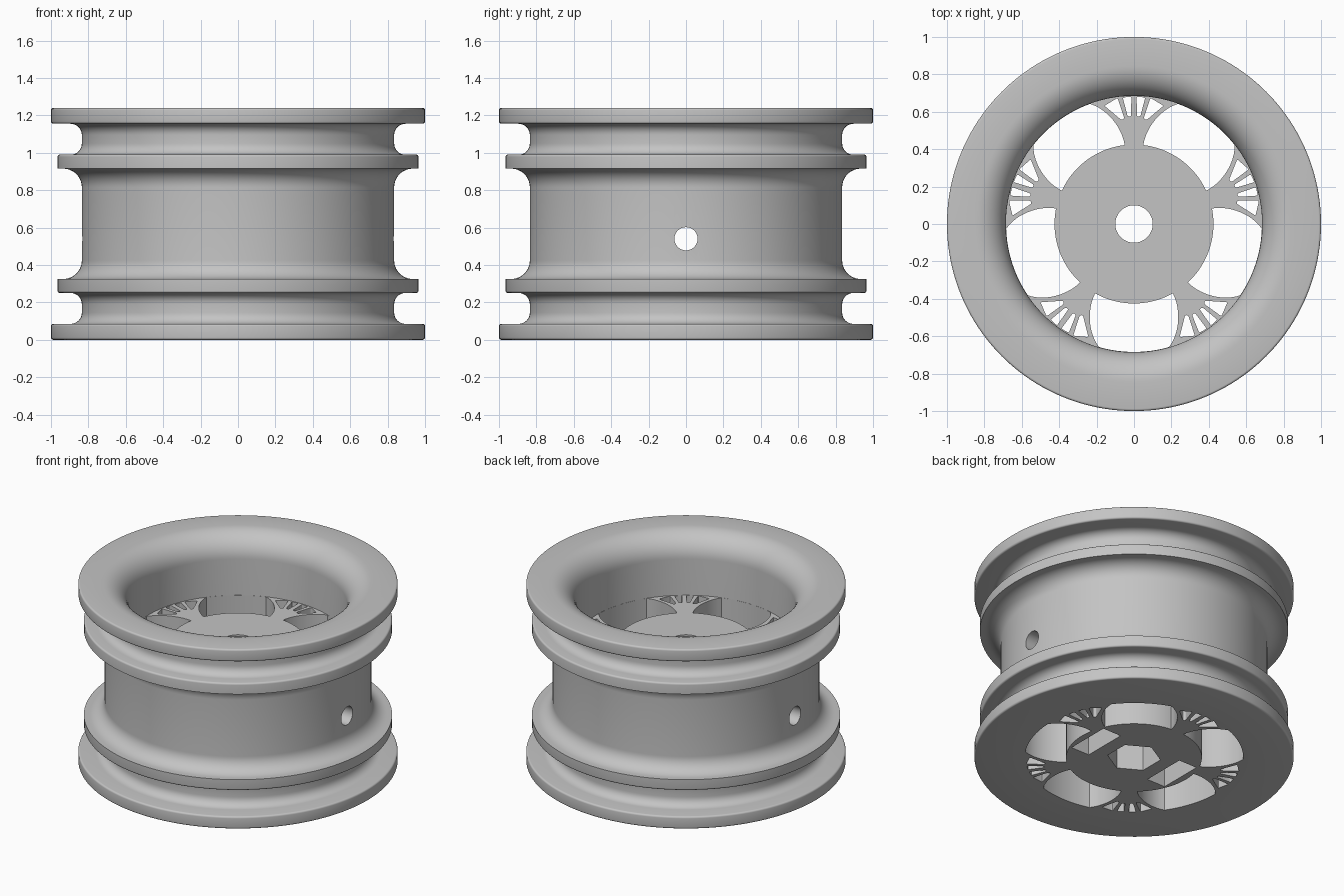
import bpy, bmesh
from math import sin, cos, atan2, hypot, pi, radians
from mathutils import Vector, Matrix
from mathutils.geometry import interpolate_bezier

old = bpy.data.objects.get("Cube")
if old:
    bpy.data.objects.remove(old)

HEIGHT, SPOKE_TOP, RECESS, BORE_Z = 1.24, 0.83, 0.25, 0.54
HUB_R, INNER_R, SEGMENTS = 0.425, 0.685, 160

grey = bpy.data.materials.new("light_grey")
grey.use_nodes = True
grey.diffuse_color = (0.55, 0.55, 0.55, 1)
grey.node_tree.nodes["Principled BSDF"].inputs["Base Color"].default_value = grey.diffuse_color


def arc(cx, cy, r, a0, a1, n):
    """Points on an arc, angles in degrees, both ends included."""
    steps = [radians(a0 + (a1 - a0) * i / n) for i in range(n + 1)]
    return [(cx + r * cos(a), cy + r * sin(a)) for a in steps]


def add_loop(bm, points, flat_axis):
    """Closed edge loop in the xy plane (z) or the xz plane (y)."""
    verts = [bm.verts.new((p[0], p[1], 0) if flat_axis == "z" else (p[0], 0, p[1])) for p in points]
    return [bm.edges.new((v, verts[i - 1])) for i, v in enumerate(verts)]


def finish(bm, name):
    bmesh.ops.remove_doubles(bm, verts=bm.verts, dist=0.0001)
    bmesh.ops.recalc_face_normals(bm, faces=bm.faces)
    mesh = bpy.data.meshes.new(name)
    bm.to_mesh(mesh)
    bm.free()
    mesh.materials.append(grey)
    ob = bpy.data.objects.new(name, mesh)
    bpy.context.collection.objects.link(ob)
    return ob


def plate(name, loops, z0, z1):
    """Flat plate: first loop is the outline, the others are openings."""
    bm = bmesh.new()
    edges = [e for points in loops for e in add_loop(bm, points, "z")]
    bmesh.ops.triangle_fill(bm, edges=edges, use_beauty=True, normal=(0, 0, 1))
    top = bmesh.ops.extrude_face_region(bm, geom=bm.faces[:])["geom"]
    bmesh.ops.translate(bm, verts=[g for g in top if isinstance(g, bmesh.types.BMVert)],
                        vec=(0, 0, z1 - z0))
    bmesh.ops.translate(bm, verts=bm.verts, vec=(0, 0, z0))
    return finish(bm, name)


# Rim barrel: outer half profile, mirrored about mid height
def flange_half():
    b = 0.012
    pts = arc(1 - b, b, b, -90, 0, 4)                      # outer lip
    pts += arc(1 - b, 0.085 - b, b, 0, 90, 4)
    pts += arc(0.895, 0.145, 0.06, 270, 180, 8)            # tyre bead groove
    pts += arc(0.895, 0.19, 0.06, 180, 90, 8)
    pts += arc(0.965 - b, 0.25 + b, b, -90, 0, 4)          # inner ridge
    pts += [(0.965, 0.325), (0.935, 0.325)]
    pts += arc(0.935, 0.425, 0.1, 270, 180, 12)            # sweep to the drum
    return pts


lower = flange_half()
profile = lower + [(r, HEIGHT - z) for r, z in reversed(lower)]
sweep = 0.16
profile += arc(INNER_R + sweep, HEIGHT - sweep, sweep, 90, 180, 14)
profile += [(INNER_R, 0)]

bm = bmesh.new()
add_loop(bm, profile, "y")
bmesh.ops.spin(bm, geom=bm.verts[:] + bm.edges[:], cent=(0, 0, 0), axis=(0, 0, 1),
               angle=2 * pi, steps=SEGMENTS, use_merge=True)
rim = finish(bm, "rim")


# Spoke openings
def polar_point(r, a):
    return (r * cos(a), r * sin(a))


def rounded(corners, size):
    """Polygon with each corner rounded by a short curve."""
    out = []
    for i, c in enumerate(corners):
        p, q, n = Vector(corners[i - 1]), Vector(c), Vector(corners[(i + 1) % len(corners)])
        a = q + (p - q).normalized() * size
        b = q + (n - q).normalized() * size
        out += interpolate_bezier(a, a.lerp(q, 0.6), b.lerp(q, 0.6), b, 5)
    return [(v.x, v.y) for v in out]


flare = interpolate_bezier(Vector((0.05, 0.422)), Vector((0.06, 0.50)),
                           Vector((0.13, 0.61)), Vector((0.235, 0.642)), 14)
side = [(hypot(p.x, p.y), atan2(p.x, p.y)) for p in flare]
near, far = side[0][1], side[-1][1]
step = 2 * pi / 5

branch_slots = [
    rounded([(0.016, 0.575), (0.034, 0.575), (0.060, 0.676), (0.014, 0.681)], 0.008),
    rounded([(0.052, 0.565), (0.066, 0.555), (0.158, 0.632), (0.088, 0.674)], 0.008),
]

openings = []
for k in range(5):
    s = pi / 2 + k * step
    # large window between two spokes
    window = [polar_point(r, s + a) for r, a in side]
    window += [polar_point(INNER_R - 0.001, s + far + (step - 2 * far) * i / 16) for i in range(1, 16)]
    window += [polar_point(r, s + step - a) for r, a in reversed(side)]
    window += [polar_point(HUB_R, s + step - near - (step - 2 * near) * i / 20) for i in range(1, 20)]
    openings.append(window)
    # small slots between the spoke's branches, on both sides
    turn = Matrix.Rotation(k * step, 2)
    for slot in branch_slots:
        for sign in (1, -1):
            openings.append([tuple(turn @ Vector((sign * u, v))) for u, v in slot])

outline = arc(0, 0, INNER_R + 0.006, 0, 360, SEGMENTS)[:-1]
bore = arc(0, 0, 0.1, 0, 360, 48)[:-1]
hexagon = arc(0, 0, 0.168, 30, 390, 6)[:-1]
pockets = [[(c - 0.07, -0.155), (c + 0.07, -0.155), (c + 0.07, 0.155), (c - 0.07, 0.155)]
           for c in (-0.31, 0.31)]

# Hub and spokes: lower layer has the hex socket and pockets, upper layer the axle bore
hub_lower = plate("hub_and_spokes_lower", [outline] + openings + [hexagon] + pockets, 0, RECESS)
hub_upper = plate("hub_and_spokes_upper", [outline] + openings + [bore], RECESS, SPOKE_TOP)

# Cross hole drilled right through along x
bm = bmesh.new()
bmesh.ops.create_cone(bm, cap_ends=True, segments=40, radius1=0.062, radius2=0.062, depth=2.4,
                      matrix=Matrix.Translation((0, 0, BORE_Z)) @ Matrix.Rotation(pi / 2, 4, "Y"))
drill = finish(bm, "cross_hole_cutter")
drill.hide_render = True

for ob in (rim, hub_upper):
    cut = ob.modifiers.new("cross_hole", "BOOLEAN")
    cut.operation, cut.solver, cut.object = "DIFFERENCE", "EXACT", drill
    bpy.context.view_layer.objects.active = ob
    bpy.ops.object.modifier_apply(modifier=cut.name)
bpy.data.objects.remove(drill)

# Smooth shading with crisp edges
bpy.ops.object.select_all(action="DESELECT")
for ob in (rim, hub_lower, hub_upper):
    ob.select_set(True)
bpy.context.view_layer.objects.active = rim
bpy.ops.object.shade_smooth_by_angle(angle=radians(32))
